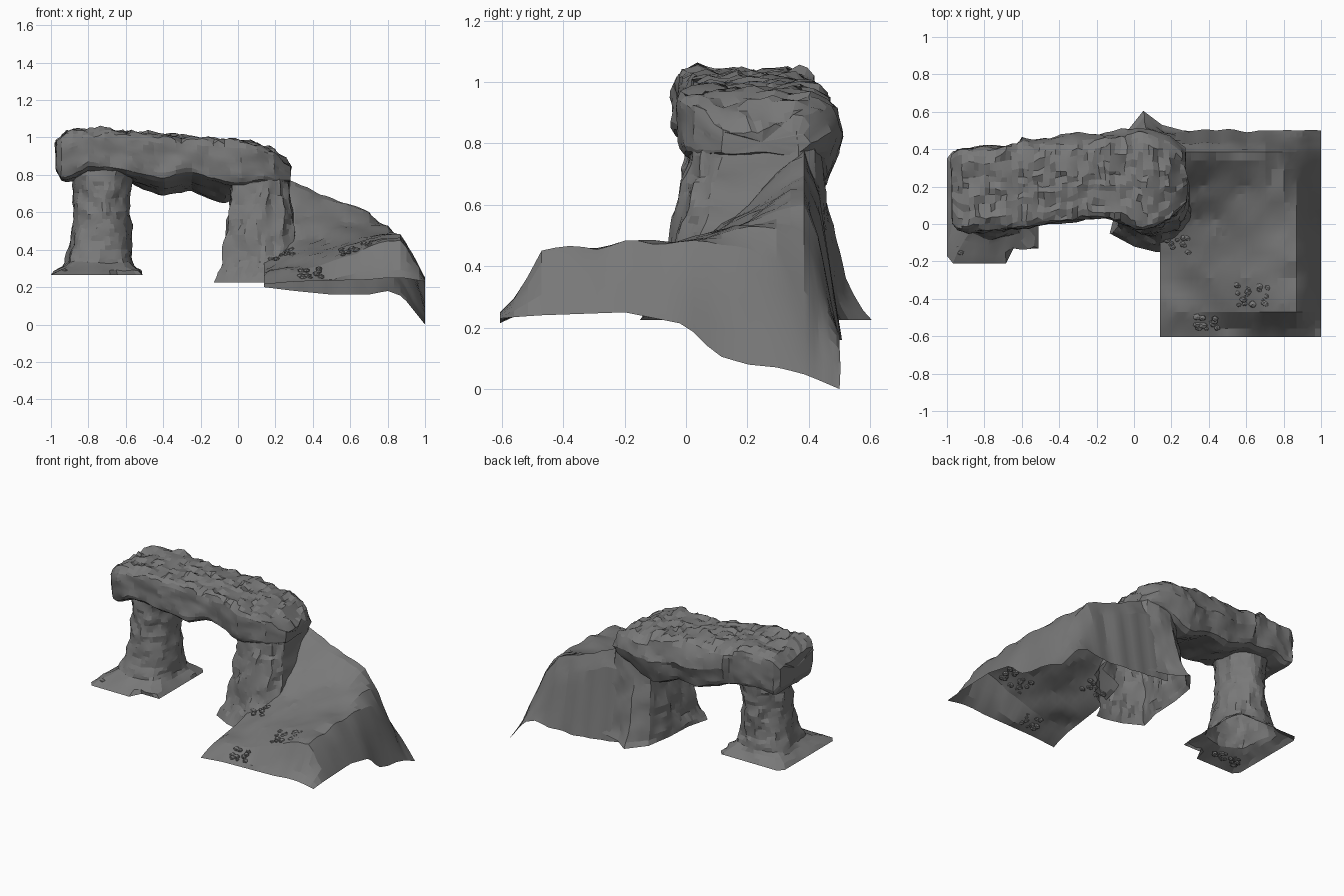
import bpy, bmesh, math, random
from mathutils import Vector, noise

if "Cube" in bpy.data.objects:
    bpy.data.objects.remove(bpy.data.objects["Cube"])

random.seed(4)
stone = bpy.data.materials.new("dark_stone")
stone.diffuse_color = (.19, .19, .19, 1)
stone.use_nodes = True
stone.node_tree.nodes["Principled BSDF"].inputs["Base Color"].default_value = stone.diffuse_color


def lerp_rows(rows, t):
    """Piecewise linear lookup: first number of each row is the key."""
    if t <= rows[0][0]:
        return rows[0][1:]
    for a, b in zip(rows, rows[1:]):
        if t <= b[0]:
            f = (t - a[0]) / (b[0] - a[0])
            return [p + (q - p) * f for p, q in zip(a[1:], b[1:])]
    return rows[-1][1:]


def rough(p, freq, amp):
    """Shift a point with two octaves of noise, kept inside the overall bounds."""
    n = noise.noise_vector(p * freq) + noise.noise_vector(p * freq * 2.7) * 0.5
    q = p + Vector((n.x * amp[0], n.y * amp[1], n.z * amp[2]))
    return Vector((max(-1, min(1, q.x)), max(-.605, min(.605, q.y)), max(0, q.z)))


def finish(name, bm, angle=14):
    bmesh.ops.recalc_face_normals(bm, faces=bm.faces[:])
    me = bpy.data.meshes.new(name)
    bm.to_mesh(me)
    bm.free()
    me.materials.append(stone)
    ob = bpy.data.objects.new(name, me)
    bpy.context.collection.objects.link(ob)
    bpy.ops.object.select_all(action='DESELECT')
    ob.select_set(True)
    bpy.context.view_layer.objects.active = ob
    bpy.ops.object.shade_smooth_by_angle(angle=math.radians(angle))
    return ob


def sheet(name, rows, closed=False, caps=False, keep=lambda c: True):
    """Skin a list of equally long point rows."""
    bm = bmesh.new()
    vs = [[bm.verts.new(p) for p in r] for r in rows]
    n = len(vs[0])
    for a, b in zip(vs, vs[1:]):
        for i in range(n if closed else n - 1):
            j = (i + 1) % n
            quad = (a[i], a[j], b[j], b[i])
            if keep(sum((v.co for v in quad), Vector()) / 4):
                bm.faces.new(quad)
    if caps:
        for r in (vs[0], vs[-1]):
            mid = bm.verts.new(sum((v.co for v in r), Vector()) / n)
            for i in range(n):
                bm.faces.new((r[i], r[(i + 1) % n], mid))
    bmesh.ops.delete(bm, geom=[v for v in bm.verts if not v.link_faces], context='VERTS')
    return finish(name, bm)


# Hillside heights: rows run front to back, columns left to right
XS = [.14, .3, .5, .7, .8, .88, 1]
HILL = [(-.605, .215, .23, .235, .24, .25, .25, .23), (-.55, .24, .25, .26, .29, .30, .30, .235),
        (-.48, .26, .29, .34, .41, .44, .45, .24), (-.2, .30, .36, .42, .46, .48, .48, .25),
        (.0, .36, .43, .46, .49, .49, .48, .21), (.1, .44, .52, .51, .51, .50, .47, .11),
        (.2, .56, .59, .56, .54, .52, .45, .08), (.3, .70, .70, .63, .58, .53, .40, .07),
        (.38, .82, .77, .69, .61, .48, .31, .05), (.43, .70, .64, .57, .48, .35, .22, .03),
        (.5, .20, .18, .16, .16, .18, .15, 0)]


def hill_z(x, y):
    return lerp_rows(list(zip(XS, lerp_rows(HILL, y))), x)[0]


ys = sorted({round(-.605 + .045 * j, 3) for j in range(23)} | {.40, .415, .43, .445, .46, .475, .49, .5})
rows = []
for y in ys:
    r = []
    for i in range(27):
        x = .14 + .86 * i / 26
        # folds running down the back wall
        fold = .02 * noise.noise(Vector((x * 9, 3, 0))) if y > .41 else 0
        amp = 0 if y in (ys[0], ys[-1]) or i in (0, 26) else .022
        q = rough(Vector((x, y, hill_z(x, y))), 6, (0, 0, amp))
        q.y = min(.605, q.y + fold)
        r.append(q)
    rows.append(r)
sheet("hillside", rows, keep=lambda c: not (c.x < .26 and .04 < c.y < .37))

# Stone beam: x, front y, back y, top z, front underside z, back underside z
BEAM = [(-.975, .02, .37, .98, .84, .82), (-.945, -.03, .40, 1.01, .78, .77),
        (-.9, -.045, .40, 1.035, .77, .76), (-.8, -.04, .41, 1.04, .83, .78),
        (-.6, -.02, .42, 1.03, .80, .76), (-.5, 0, .42, 1.02, .78, .71),
        (-.4, .01, .43, 1.015, .77, .67), (-.25, .03, .44, 1.0, .80, .70),
        (-.08, .01, .46, .985, .76, .63), (.02, -.02, .47, .975, .75, .68),
        (.12, -.01, .45, .965, .75, .72), (.2, .02, .42, .93, .75, .74), (.28, .12, .37, .85, .77, .77)]
rows = []
for i in range(44):
    x = -.975 + 1.255 * i / 43
    yf, yb, top, bf, bb = lerp_rows(BEAM, x)
    ring = []
    for k in range(44):
        a = math.tau * k / 44
        c, s = math.cos(a), math.sin(a)
        f = (abs(c) ** 7 + abs(s) ** 7) ** (-1 / 7)
        c, s = c * f, s * f
        u = (c + 1) / 2
        bot = bf + (bb - bf) * u
        p = Vector((x, yf + (yb - yf) * u, (top + bot) / 2 + (top - bot) / 2 * s))
        if c > 0:
            p.y += .04 * max(0, 1 - abs(s)) * (x > -.6)
        p = rough(p, 7, (.008, .022, .016))
        if s > .8:
            p = rough(p, 17, (.012, .018, .026))
        ring.append(p)
    rows.append(ring)
sheet("stone_beam", rows, closed=True, caps=True)

# Left pillar: z, centre y, half width x, half width y, squareness of the foot
PILLAR = [(.265, .09, .245, .30, 1), (.285, .10, .23, .27, .9), (.32, .12, .18, .215, .5),
          (.40, .14, .165, .185, .2), (.55, .15, .155, .17, 0), (.70, .16, .155, .17, 0),
          (.86, .17, .175, .18, 0)]
rows = []
for i in range(27):
    z = .265 + .595 * i / 26
    cy, rx, ry, sq = lerp_rows(PILLAR, z)
    ring = []
    for k in range(44):
        a = math.tau * k / 44
        c, s = math.cos(a), math.sin(a)
        f = 1 + sq * (1 / max(abs(c), abs(s)) - 1)
        p = Vector((-.735 + .02 * (z - .3) - .02 * sq + rx * c * f, cy + ry * s * f, z))
        # notch in the front right corner of the foot
        if sq > .4 and p.x > -.66 and p.y < -.13:
            p.y = -.13
        if sq < 1:
            n = noise.noise_vector(Vector((p.x * 9, p.y * 9, p.z * 4))) * .022
            p = rough(p + Vector((n.x, n.y, 0)), 16, (.014, .014, .01))
        ring.append(p)
    rows.append(ring)
sheet("left_pillar", rows, closed=True)

# Right pillar: shell from its foot outline to its top outline, open where the hill meets it
FOOT = [(.38, -.10), (.26, -.15), (.12, -.15), (0, -.12), (-.13, -.05), (-.09, .1),
        (-.08, .3), (-.05, .48), (.05, .605), (.15, .53), (.30, .49), (.42, .47)]
TOP = [(.25, .14), (.23, .06), (.16, .02), (.08, .02), (-.02, .05), (-.03, .15),
       (-.02, .28), (0, .38), (.08, .42), (.17, .43), (.24, .41), (.27, .36)]
foot = [(i,) + p for i, p in enumerate(FOOT + FOOT[:1])]
crown = [(i,) + p for i, p in enumerate(TOP + TOP[:1])]
rows = []
for i in range(23):
    t = i / 22
    ring = []
    for k in range(60):
        u = 12 * k / 60
        m = Vector(lerp_rows(foot, u)).lerp(Vector(lerp_rows(crown, u)), t ** .6)
        p = Vector((m.x, m.y, .225 + .615 * t))
        amp = .018 if u < 7 else .01
        if t > 0:
            p = rough(p, 8, (amp, amp, .01))
            if u < 6:
                p = rough(p, 20, (.01, .01, .01))
        ring.append(p)
    rows.append(ring)
sheet("right_pillar", rows, closed=True,
      keep=lambda c: not (c.x > .17 and c.y < .5 and c.z < hill_z(c.x, c.y) - .03))

# Clusters of small stones: centre x, centre y, spread x, spread y, count, ground height
CLUSTERS = [(.64, -.38, .09, .06, 22, None), (.39, -.53, .06, .035, 14, None),
            (.24, -.11, .07, .04, 14, None), (-.84, -.11, .10, .04, 16, .285)]
bm = bmesh.new()
for cx, cy, sx, sy, count, ground in CLUSTERS:
    for _ in range(count):
        x, y = cx + random.uniform(-sx, sx), cy + random.uniform(-sy, sy)
        z = hill_z(x, y) if ground is None else ground
        r = random.uniform(.01, .02)
        made = bmesh.ops.create_icosphere(bm, subdivisions=1, radius=r)["verts"]
        for v in made:
            v.co = Vector((v.co.x * random.uniform(.9, 1.4) + x, v.co.y + y, v.co.z * .8 + z))
finish("loose_stones", bm)
